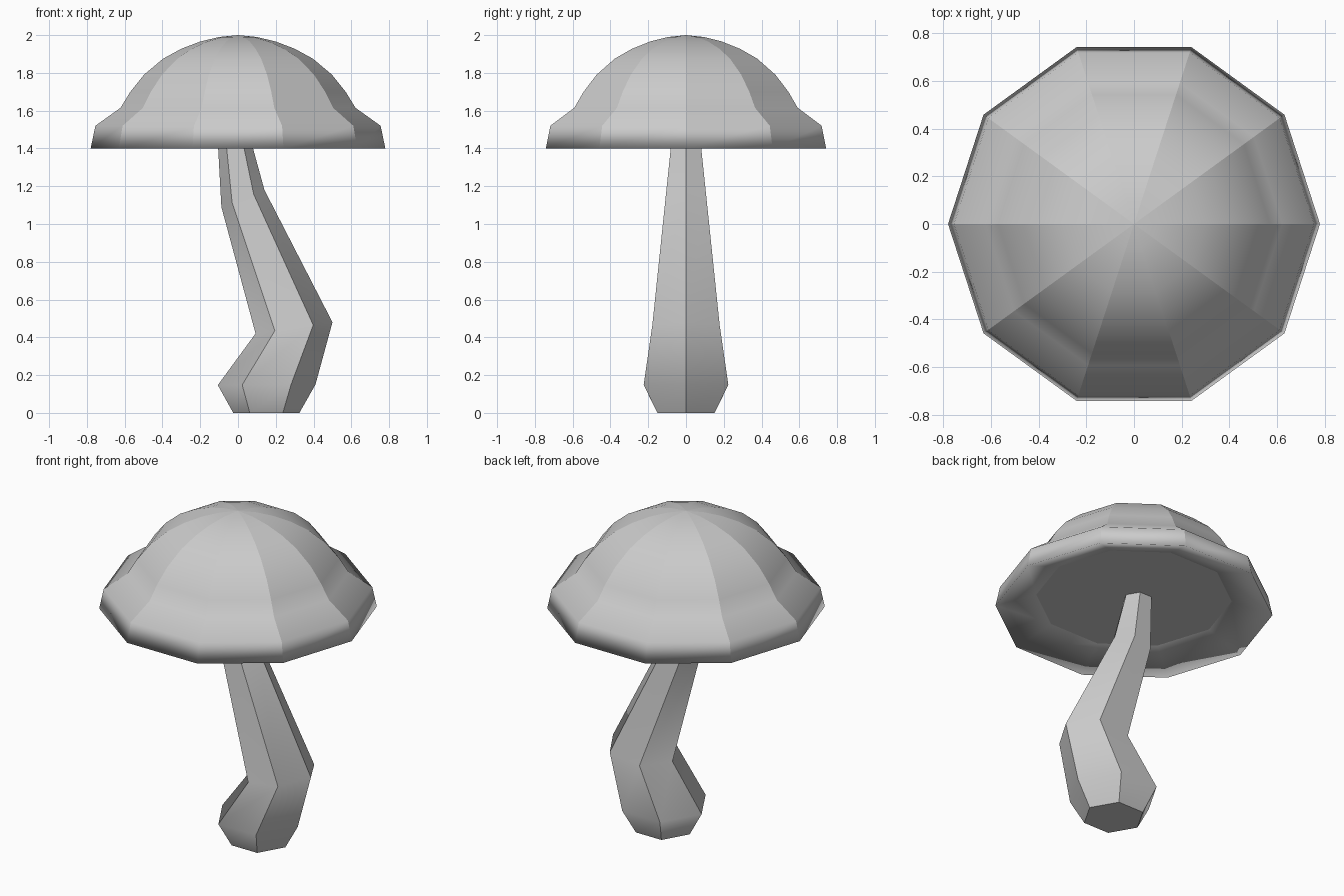
import bpy, bmesh
from math import cos, sin, pi, hypot

if "Cube" in bpy.data.objects:
    bpy.data.objects.remove(bpy.data.objects["Cube"])


def loft(name, rings, sharp_rings, tip=None, smooth_from=0):
    """Skin rings of points; lengthwise edges are sharp from ring smooth_from on."""
    bm = bmesh.new()
    loops = [[bm.verts.new(p) for p in ring] for ring in rings]
    n = len(loops[0])
    bm.faces.new(loops[0][::-1]).smooth = False
    for a, b in zip(loops, loops[1:]):
        for i in range(n):
            j = (i + 1) % n
            bm.faces.new((a[i], a[j], b[j], b[i])).smooth = True
    if tip:
        top = bm.verts.new(tip)
        for i in range(n):
            bm.faces.new((loops[-1][i], loops[-1][(i + 1) % n], top)).smooth = True
            bm.edges.get((loops[-1][i], top)).smooth = False
    else:
        bm.faces.new(loops[-1]).smooth = False
    # crease the corners that run along the form
    for a, b in list(zip(loops, loops[1:]))[smooth_from:]:
        for i in range(n):
            bm.edges.get((a[i], b[i])).smooth = False
    # crease the end outlines
    for k in sharp_rings:
        for i in range(n):
            bm.edges.get((loops[k][i], loops[k][(i + 1) % n])).smooth = False
    bmesh.ops.recalc_face_normals(bm, faces=bm.faces)
    mesh = bpy.data.meshes.new(name)
    bm.to_mesh(mesh)
    bm.free()
    obj = bpy.data.objects.new(name, mesh)
    bpy.context.collection.objects.link(obj)
    return obj


# Cap: ten-sided dome with a flared rim and a recessed underside
cap_profile = [(0.55, 1.48), (0.78, 1.40), (0.755, 1.52), (0.622, 1.615),
               (0.57, 1.70), (0.498, 1.79), (0.397, 1.875), (0.30, 1.928),
               (0.20, 1.966), (0.10, 1.99)]
cap_rings = [[(r * cos(i * pi / 5), r * sin(i * pi / 5), z) for i in range(10)]
             for r, z in cap_profile]
loft("mushroom_cap", cap_rings, [], tip=(0, 0, 2.0), smooth_from=1)

# Stem: six-sided crooked tube; each ring is given by its left and right (x, z) ends
stem_ends = [((-0.025, 0.0), (0.325, 0.0)),
             ((-0.107, 0.147), (0.41, 0.15)),
             ((0.093, 0.42), (0.50, 0.48)),
             ((-0.088, 1.09), (0.14, 1.18)),
             ((-0.11, 1.49), (0.055, 1.49))]
stem_rings = []
for (x0, z0), (x1, z1) in stem_ends:
    cx, cz, dx, dz = (x0 + x1) / 2, (z0 + z1) / 2, (x1 - x0) / 2, (z1 - z0) / 2
    r = hypot(dx, dz)
    stem_rings.append([(cx + dx * cos(i * pi / 3), r * sin(i * pi / 3),
                        cz + dz * cos(i * pi / 3)) for i in range(6)])
loft("mushroom_stem", stem_rings, [0, len(stem_rings) - 1])
